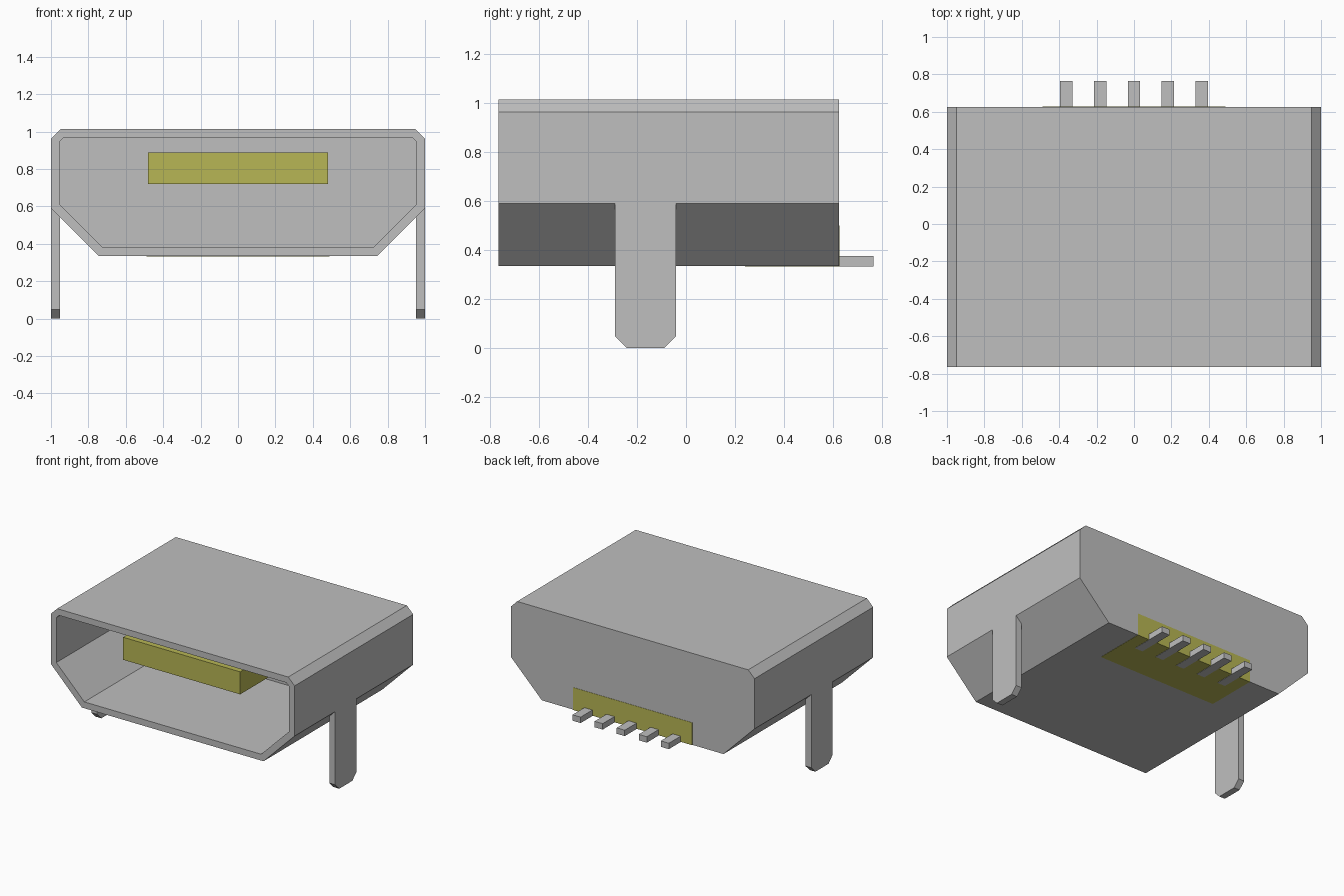
import bpy, bmesh

cube = bpy.data.objects.get("Cube")
if cube:
    bpy.data.objects.remove(cube, do_unlink=True)


def make_material(name, rgb):
    mat = bpy.data.materials.new(name)
    mat.use_nodes = True
    mat.diffuse_color = (*rgb, 1)
    mat.node_tree.nodes["Principled BSDF"].inputs["Base Color"].default_value = (*rgb, 1)
    return mat


metal = make_material("grey metal", (0.52, 0.52, 0.52))
plastic = make_material("yellow plastic", (0.477, 0.468, 0.089))


def finish(bm, name, mat):
    bmesh.ops.recalc_face_normals(bm, faces=bm.faces)
    mesh = bpy.data.meshes.new(name)
    bm.to_mesh(mesh)
    bm.free()
    mesh.materials.append(mat)
    obj = bpy.data.objects.new(name, mesh)
    bpy.context.collection.objects.link(obj)
    return obj


def loft(name, loops, mat):
    """Join equal-length point loops in order and cap both ends."""
    bm = bmesh.new()
    rings = [[bm.verts.new(p) for p in loop] for loop in loops]
    n = len(rings[0])
    for a, b in zip(rings, rings[1:]):
        for i in range(n):
            j = (i + 1) % n
            bm.faces.new((a[i], a[j], b[j], b[i]))
    bm.faces.new(rings[0])
    bm.faces.new(rings[-1])
    return finish(bm, name, mat)


def box(name, x, y, z, mat):
    loops = [[(x[0], v, z[0]), (x[1], v, z[0]), (x[1], v, z[1]), (x[0], v, z[1])] for v in y]
    return loft(name, loops, mat)


def mirrored(half, y):
    """Close a right-hand half profile (x, z) across x = 0 at depth y."""
    full = half + [(-x, z) for x, z in reversed(half)]
    return [(x, y, z) for x, z in full]


FRONT, BACK, CAVITY = -0.765, 0.625, 0.235

# Shell: back cap, outer wall, front rim, inner wall, cavity floor
outer = [(0.745, 0.335), (1.0, 0.59), (1.0, 0.962), (0.948, 1.014)]
inner = [(0.725, 0.382), (0.955, 0.612), (0.955, 0.945), (0.932, 0.968)]
loft("shell", [mirrored(outer, BACK), mirrored(outer, FRONT),
               mirrored(inner, FRONT), mirrored(inner, CAVITY)], metal)

# Mounting legs with chamfered tips, flush with the shell sides
leg = [(-0.29, 0.59), (-0.29, 0.048), (-0.242, 0.0),
       (-0.088, 0.0), (-0.04, 0.048), (-0.04, 0.59)]
for side, name in ((1, "left_leg"), (-1, "right_leg")):
    loft(name, [[(side * x, y, z) for y, z in leg] for x in (0.952, 1.0)], metal)

# Tongue inside the opening
box("tongue", (-0.48, 0.48), (-0.66, 0.3), (0.72, 0.887), plastic)

# Insulator block showing at the rear and underneath
box("insulator", (-0.49, 0.49), (0.24, BACK + 0.002), (0.333, 0.5), plastic)

# Row of solder pins
for i in range(5):
    x = (i - 2) * 0.181
    box(f"pin_{i + 1}", (x - 0.033, x + 0.033), (0.48, 0.765), (0.331, 0.375), metal)
